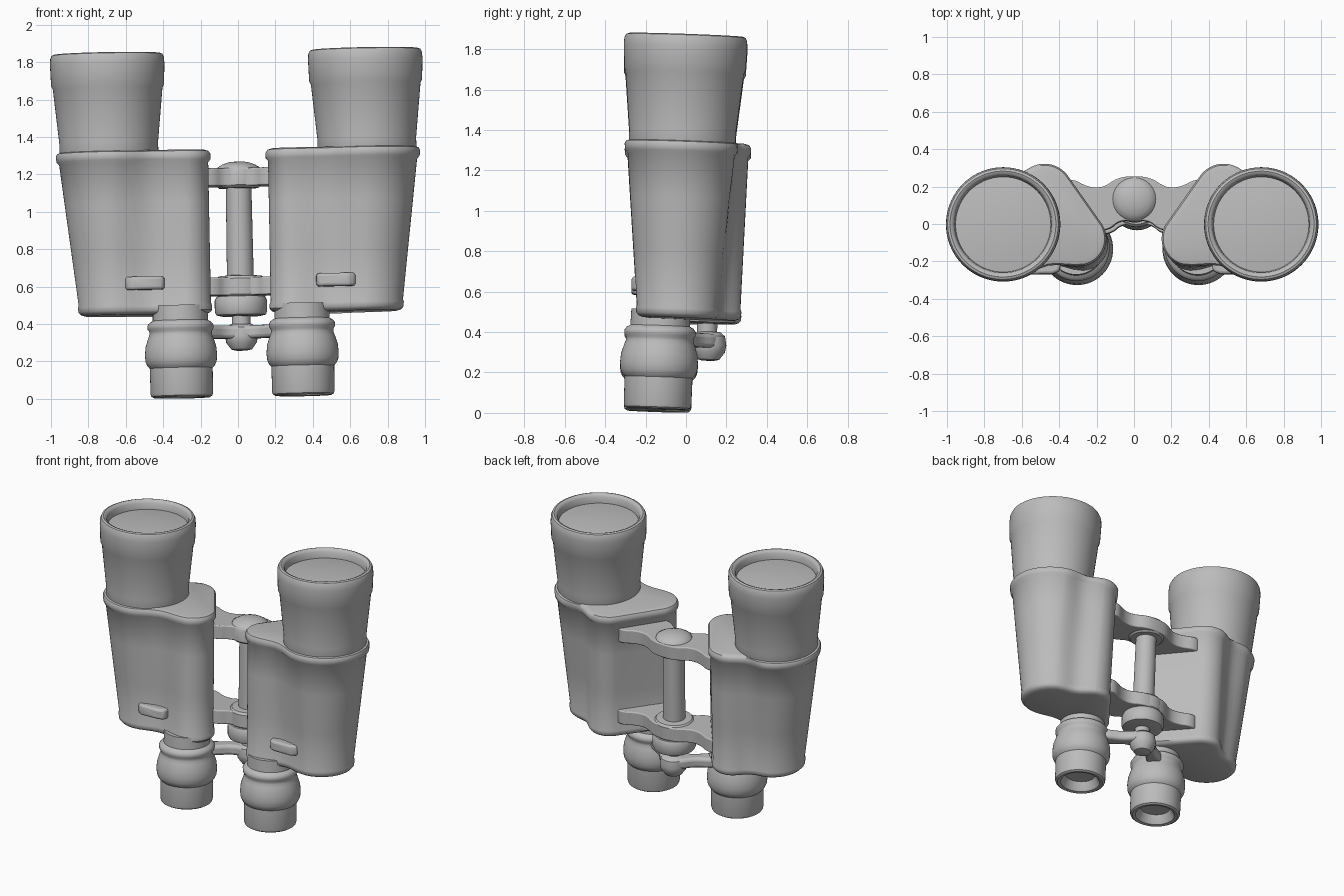
import bpy, bmesh
from math import sin, cos, pi, radians
from mathutils import Matrix, Vector

cube = bpy.data.objects.get("Cube")
if cube:
    bpy.data.objects.remove(cube, do_unlink=True)

grey = bpy.data.materials.new("plain grey")
grey.use_nodes = True
grey.diffuse_color = (0.5, 0.5, 0.5, 1)
bsdf = next(n for n in grey.node_tree.nodes if n.type == 'BSDF_PRINCIPLED')
bsdf.inputs["Base Color"].default_value = grey.diffuse_color
bsdf.inputs["Roughness"].default_value = 0.6

# The whole instrument leans slightly
LEAN = (Matrix.Translation((0.025, 0, 0)) @ Matrix.Rotation(radians(-1.1), 4, 'Y')
        @ Matrix.Rotation(radians(-2), 4, 'X'))


def loft(name, rings, bevel=0):
    """Skin equal-length rings of points and cap both ends."""
    bm = bmesh.new()
    loops = [[bm.verts.new(p) for p in ring] for ring in rings]
    n = len(loops[0])
    for a, b in zip(loops, loops[1:]):
        for i in range(n):
            j = (i + 1) % n
            bm.faces.new((a[i], a[j], b[j], b[i]))
    bm.faces.new(loops[0])
    bm.faces.new(loops[-1])
    bmesh.ops.recalc_face_normals(bm, faces=bm.faces)
    bm.transform(LEAN)
    mesh = bpy.data.meshes.new(name)
    bm.to_mesh(mesh)
    bm.free()
    mesh.materials.append(grey)
    obj = bpy.data.objects.new(name, mesh)
    bpy.context.collection.objects.link(obj)
    if bevel:
        mod = obj.modifiers.new("soft edges", 'BEVEL')
        mod.width, mod.segments, mod.limit_method = bevel, 3, 'ANGLE'
    bpy.ops.object.select_all(action='DESELECT')
    obj.select_set(True)
    bpy.context.view_layer.objects.active = obj
    bpy.ops.object.shade_smooth_by_angle(angle=radians(40))
    return obj


def lathe(name, x, y, profile, n=56):
    """Turn (radius, height) pairs about a vertical axis."""
    return loft(name, [[(x + r * cos(2 * pi * i / n), y + r * sin(2 * pi * i / n), z)
                        for i in range(n)] for r, z in profile])


def plate(name, half, z0, z1, bevel=0.02):
    """Symmetric plate from half an outline, corners rounded off."""
    pts = [Vector(p) for p in half] + [Vector((-x, y)) for x, y in reversed(half) if x > 0]
    for _ in range(2):
        pts = [a.lerp(b, t) for a, b in zip(pts, pts[1:] + pts[:1]) for t in (0.25, 0.75)]
    return loft(name, [[(p.x, p.y, z) for p in pts] for z in (z0, z1)], bevel)


def body_ring(side, t, z, grow):
    """Outline round the three lobes of a prism housing; t is 0 low, 1 high."""
    lobes = [(Vector((0.66 + 0.03 * t, -0.055 - 0.01 * t)), 0.2 + 0.075 * t),
             (Vector((0.48, 0.12)), 0.13 + 0.015 * t),
             (Vector((0.295, -0.125)), 0.135)]
    n, marks = 90, []
    for i in range(n):
        u = Vector((cos(2 * pi * i / n), sin(2 * pi * i / n)))
        k = max(range(3), key=lambda m: lobes[m][0].dot(u) + lobes[m][1])
        marks.append((k, lobes[k][0] + u * (lobes[k][1] + grow), u))
    ring = []
    for (k, p, u), (k2, p2, _) in zip(marks, marks[1:] + marks[:1]):
        ring.append(p)
        if k != k2:
            # shallow valley where the barrel lobe meets a smaller lobe
            sag = 0.1 * (p2 - p).length if 0 in (k, k2) else 0
            ring += [p.lerp(p2, s / 8) - u * sag * sin(pi * s / 8) ** 2 for s in range(1, 8)]
    return [(side * p.x, p.y, z) for p in ring]


BODY = [(0.455, -0.025), (0.462, -0.005), (0.475, 0.006), (0.5, 0.006), (0.515, 0),
        (0.78, 0), (1.05, 0), (1.265, 0), (1.28, 0.012), (1.31, 0.012),
        (1.325, 0.003), (1.332, -0.02)]

OBJECTIVE = [(0.25, 1.28), (0.265, 1.33), (0.264, 1.38), (0.293, 1.67), (0.302, 1.69),
             (0.306, 1.8), (0.304, 1.835), (0.296, 1.852), (0.283, 1.857), (0.27, 1.852),
             (0.26, 1.838), (0.255, 1.8), (0.254, 1.79)]
LENS = [(0.262, 1.77), (0.258, 1.795), (0.18, 1.805), (0.09, 1.811), (0.02, 1.813)]

EYEPIECE = [(0.03, 0.075), (0.1, 0.07), (0.118, 0.03), (0.13, 0.012), (0.15, 0.008),
            (0.163, 0.016), (0.167, 0.03), (0.168, 0.165), (0.18, 0.178), (0.19, 0.2),
            (0.193, 0.235), (0.189, 0.28), (0.175, 0.325), (0.167, 0.345), (0.167, 0.362),
            (0.176, 0.375), (0.177, 0.395), (0.166, 0.41), (0.148, 0.42), (0.146, 0.5)]

for side, word in ((1, "left"), (-1, "right")):
    # Prism housing
    loft(word + "_prism_housing",
         [body_ring(side, (z - 0.455) / 0.877, z, g) for z, g in BODY])
    # Objective barrel and front glass
    lathe(word + "_objective_barrel", side * 0.69, -0.065, OBJECTIVE, 72)
    lathe(word + "_objective_lens", side * 0.69, -0.065, LENS, 72)
    # Eyepiece
    lathe(word + "_eyepiece", side * 0.325, -0.142, EYEPIECE)
    # Strap lug
    lug = [(side * x, y) for x, y in
           ((0.4, -0.2), (0.41, -0.275), (0.45, -0.29), (0.58, -0.292), (0.615, -0.27), (0.62, -0.2))]
    loft(word + "_strap_lug", [[(x, y, z) for x, y in lug] for z in (0.585, 0.655)], 0.015)

# Hinge arms hugging the housings
ARM = [(0, 0.215), (0.09, 0.205), (0.17, 0.15), (0.25, 0.155), (0.33, 0.2), (0.4, 0.18),
       (0.32, 0.05), (0.2, -0.08), (0.13, -0.07), (0.08, -0.025), (0, -0.025)]
plate("upper_hinge_arms", ARM, 1.14, 1.235)
plate("lower_hinge_arms", ARM, 0.555, 0.65)

# Hinge axle, hub caps and focus wheel
HINGE_Y = 0.09
lathe("hinge_post", 0, HINGE_Y, [(0.072, 0.6), (0.07, 0.9), (0.068, 1.18)], 32)
lathe("upper_hinge_cap", 0, HINGE_Y,
      [(0.105, 1.13), (0.122, 1.145), (0.122, 1.22), (0.112, 1.242), (0.085, 1.258),
       (0.05, 1.27), (0.01, 1.273)], 40)
lathe("lower_hinge_hub", 0, HINGE_Y,
      [(0.115, 0.545), (0.128, 0.56), (0.128, 0.645), (0.115, 0.66), (0.06, 0.665)], 40)
lathe("focus_wheel", 0, HINGE_Y,
      [(0.1, 0.445), (0.132, 0.452), (0.14, 0.47), (0.14, 0.53), (0.13, 0.55), (0.1, 0.56)], 40)
lathe("focus_shaft", 0, HINGE_Y, [(0.05, 0.36), (0.05, 0.46)], 32)

# Bridge carrying the eyepieces
plate("eyepiece_bridge",
      [(0, 0.165), (0.08, 0.14), (0.14, 0.06), (0.24, 0.01), (0.3, -0.06), (0.24, -0.12),
       (0.16, -0.06), (0.08, 0.02), (0, 0.02)], 0.325, 0.395)
lathe("bridge_knob", 0, HINGE_Y + 0.01,
      [(0.03, 0.262), (0.055, 0.268), (0.082, 0.305), (0.088, 0.34), (0.08, 0.385), (0.055, 0.405)], 32)
